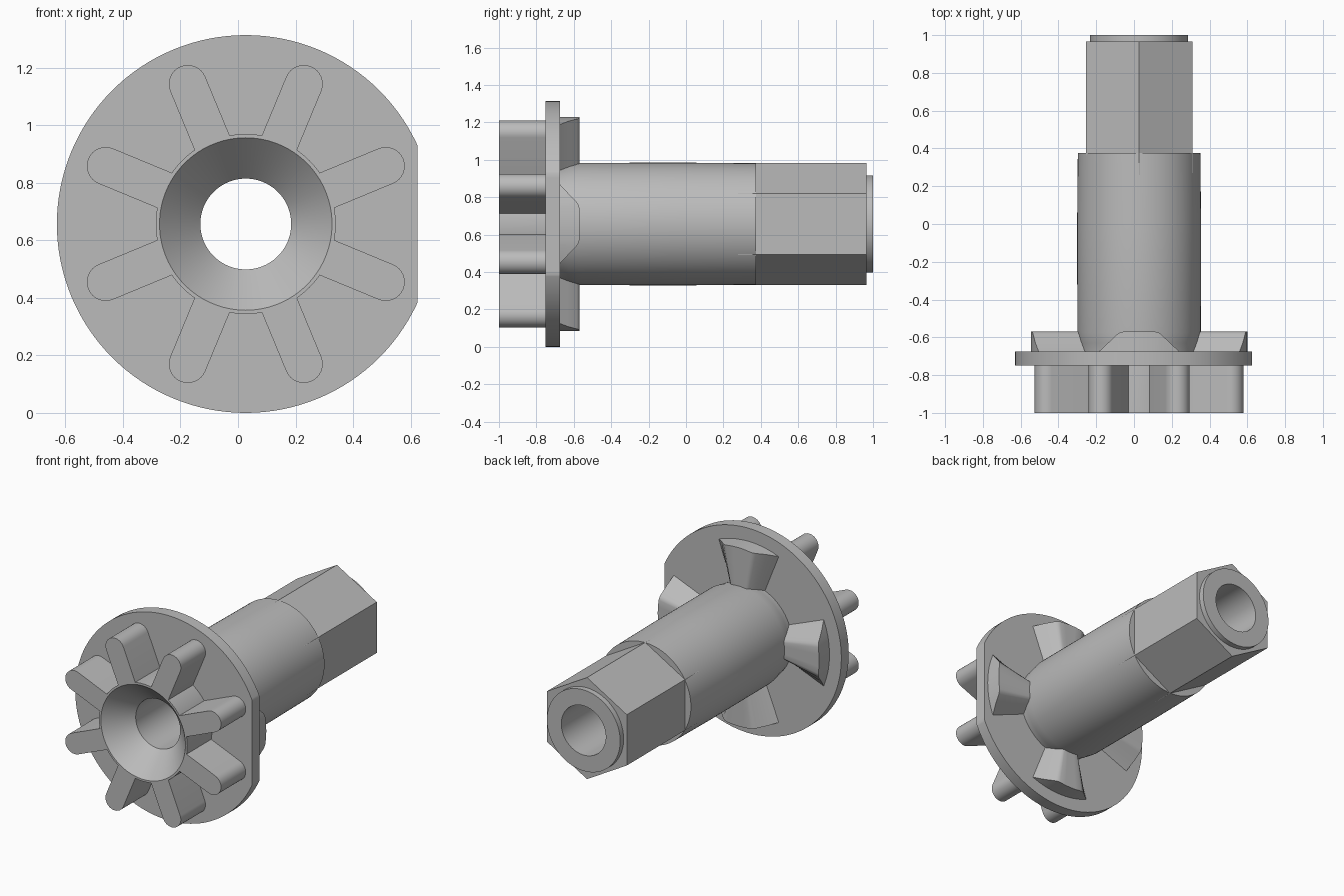
import bpy, bmesh
from math import sin, cos, pi, radians, hypot
from mathutils import Vector

cube = bpy.data.objects.get("Cube")
if cube:
    bpy.data.objects.remove(cube, do_unlink=True)

CX, CZ = 0.027, 0.657          # position of the long axis, which runs along y
BORE, SHAFT, FLANGE = 0.158, 0.327, 0.657

grey = bpy.data.materials.new("plain grey")
grey.use_nodes = True
grey.diffuse_color = (0.5, 0.5, 0.5, 1)
grey.node_tree.nodes["Principled BSDF"].inputs["Base Color"].default_value = (0.5, 0.5, 0.5, 1)


def polar(r, a, y):
    return Vector((CX + r * cos(a), y, CZ + r * sin(a)))


def finish(bm, name):
    bmesh.ops.recalc_face_normals(bm, faces=bm.faces)
    mesh = bpy.data.meshes.new(name)
    bm.to_mesh(mesh)
    bm.free()
    mesh.materials.append(grey)
    obj = bpy.data.objects.new(name, mesh)
    bpy.context.collection.objects.link(obj)
    bpy.ops.object.select_all(action='DESELECT')
    obj.select_set(True)
    bpy.context.view_layer.objects.active = obj
    bpy.ops.object.shade_smooth_by_angle(angle=radians(25))
    return obj


def loft(loops, closed):
    """Join equal loops of points with quads, as a ring or with end caps."""
    bm = bmesh.new()
    rows = [[bm.verts.new(p) for p in loop] for loop in loops]
    pairs = list(zip(rows, rows[1:]))
    if closed:
        pairs.append((rows[-1], rows[0]))
    else:
        bm.faces.new(rows[0])
        bm.faces.new(rows[-1])
    for a, b in pairs:
        for i in range(len(a)):
            j = (i + 1) % len(a)
            bm.faces.new((a[i], a[j], b[j], b[i]))
    return bm


def lathe(profile, sides=96, turn=0.0):
    angles = [turn + 2 * pi * i / sides for i in range(sides)]
    return loft([[polar(r, a, y) for r, y in profile] for a in angles], True)


# Hollow body: countersunk hub, shaft and end collar
finish(lathe([(BORE, -0.85), (0.30, -1), (0.313, -1), (0.313, -0.75), (0.309, -0.675),
              (0.318, -0.63), (SHAFT, -0.575), (SHAFT + 0.001, 0), (0.3245, 0.375),
              (0.26, 0.375), (0.26, 1), (BORE, 1)]), "hollow_shaft")

# Hexagonal drive end, its corners just breaking through the shaft
finish(lathe([(0.2, 0.1), (0.326, 0.1), (0.326, 0.965), (0.2, 0.965)], 6, pi / 6), "hex_drive")

# Round flange with one flat side
bm = lathe([(0.2, -0.75), (FLANGE, -0.75), (FLANGE, -0.675), (0.2, -0.675)], 128)
cut = bmesh.ops.bisect_plane(bm, geom=bm.verts[:] + bm.edges[:] + bm.faces[:],
                             plane_co=(0.625, 0, 0), plane_no=(1, 0, 0), clear_outer=True)
bmesh.ops.holes_fill(bm, edges=[e for e in bm.edges if e.is_boundary])
finish(bm, "flange")

# Eight round-ended fins on the front
HALF, TIP = 0.066, 0.527
outline = [(0.303, -HALF)]
outline += [(TIP + HALF * cos(t), HALF * sin(t)) for t in (pi * (i / 16 - 0.5) for i in range(17))]
outline += [(0.303, HALF)]
for k in range(8):
    a = radians(22.5 + 45 * k)
    u, v = Vector((cos(a), 0, sin(a))), Vector((-sin(a), 0, cos(a)))
    loops = [[Vector((CX, y, CZ)) + u * p + v * q for p, q in outline] for y in (-1, -0.72)]
    finish(loft(loops, False), f"front_fin_{k + 1}")

# Four wedge tabs behind the flange: (angle, height along y)
half = [(-21.8, -0.675), (-16.5, -0.628), (-11.6, -0.583), (-10.2, -0.574), (-8.5, -0.57), (-4, -0.57)]
section = half + [(0, -0.57)] + [(-a, y) for a, y in reversed(half)]
for k in range(4):
    loops = []
    for deg, top in section:
        a = radians(deg + 90 * k)
        loops.append([polar(0.29, a, -0.70), polar(0.573, a, -0.70),
                      polar(0.573, a, top), polar(0.29, a, top)])
    finish(loft(loops, False), f"rear_tab_{k + 1}")
